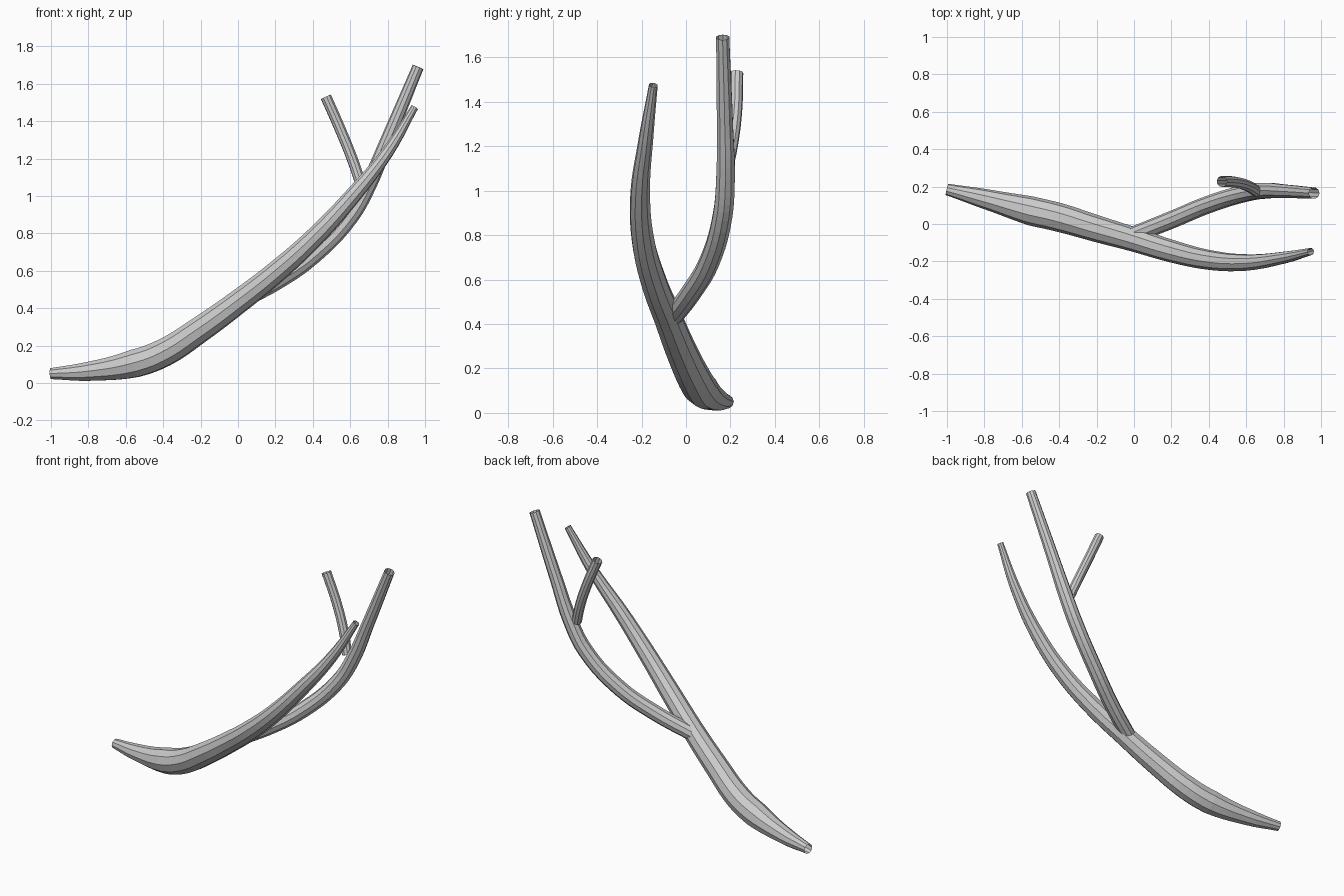
import bpy

bark = bpy.data.materials.new("grey_bark")
bark.diffuse_color = (0.6, 0.6, 0.6, 1.0)


def limb(name, points):
    """Open tapered tube through (x, y, z, radius) points."""
    cu = bpy.data.curves.new(name, 'CURVE')
    cu.dimensions = '3D'
    cu.bevel_depth = 1.0          # scaled by each point's radius
    cu.bevel_resolution = 3       # ten-sided section
    cu.resolution_u = 5
    cu.use_fill_caps = False
    sp = cu.splines.new('BEZIER')
    sp.use_smooth = False
    sp.bezier_points.add(len(points) - 1)
    for bp, (x, y, z, r) in zip(sp.bezier_points, points):
        bp.co = (x, y, z)
        bp.radius = r
        bp.handle_left_type = bp.handle_right_type = 'AUTO'
    cu.materials.append(bark)
    ob = bpy.data.objects.new(name, cu)
    bpy.context.collection.objects.link(ob)
    bpy.ops.object.select_all(action='DESELECT')
    ob.select_set(True)
    bpy.context.view_layer.objects.active = ob
    bpy.ops.object.convert(target='MESH')


# Long main stem, thickest near its lower bend
limb("main_stem", [
    (-1.00, 0.185, 0.05, 0.031),
    (-0.80, 0.135, 0.062, 0.053),
    (-0.55, 0.070, 0.105, 0.078),
    (-0.40, 0.035, 0.160, 0.077),
    (-0.20, -0.025, 0.288, 0.071),
    (0.00, -0.083, 0.433, 0.065),
    (0.20, -0.145, 0.590, 0.060),
    (0.40, -0.192, 0.770, 0.053),
    (0.60, -0.206, 0.985, 0.045),
    (0.80, -0.180, 1.235, 0.033),
    (0.945, -0.147, 1.475, 0.020),
])

# Side branch rising behind the stem
limb("side_branch", [
    (-0.02, -0.065, 0.425, 0.045),
    (0.20, 0.022, 0.540, 0.047),
    (0.40, 0.105, 0.680, 0.047),
    (0.60, 0.165, 0.890, 0.046),
    (0.70, 0.178, 1.065, 0.044),
    (0.80, 0.175, 1.300, 0.038),
    (0.963, 0.165, 1.690, 0.031),
])

# Short twig off the side branch
limb("upper_twig", [
    (0.655, 0.175, 1.07, 0.030),
    (0.61, 0.203, 1.20, 0.030),
    (0.545, 0.223, 1.36, 0.030),
    (0.470, 0.228, 1.53, 0.030),
])
